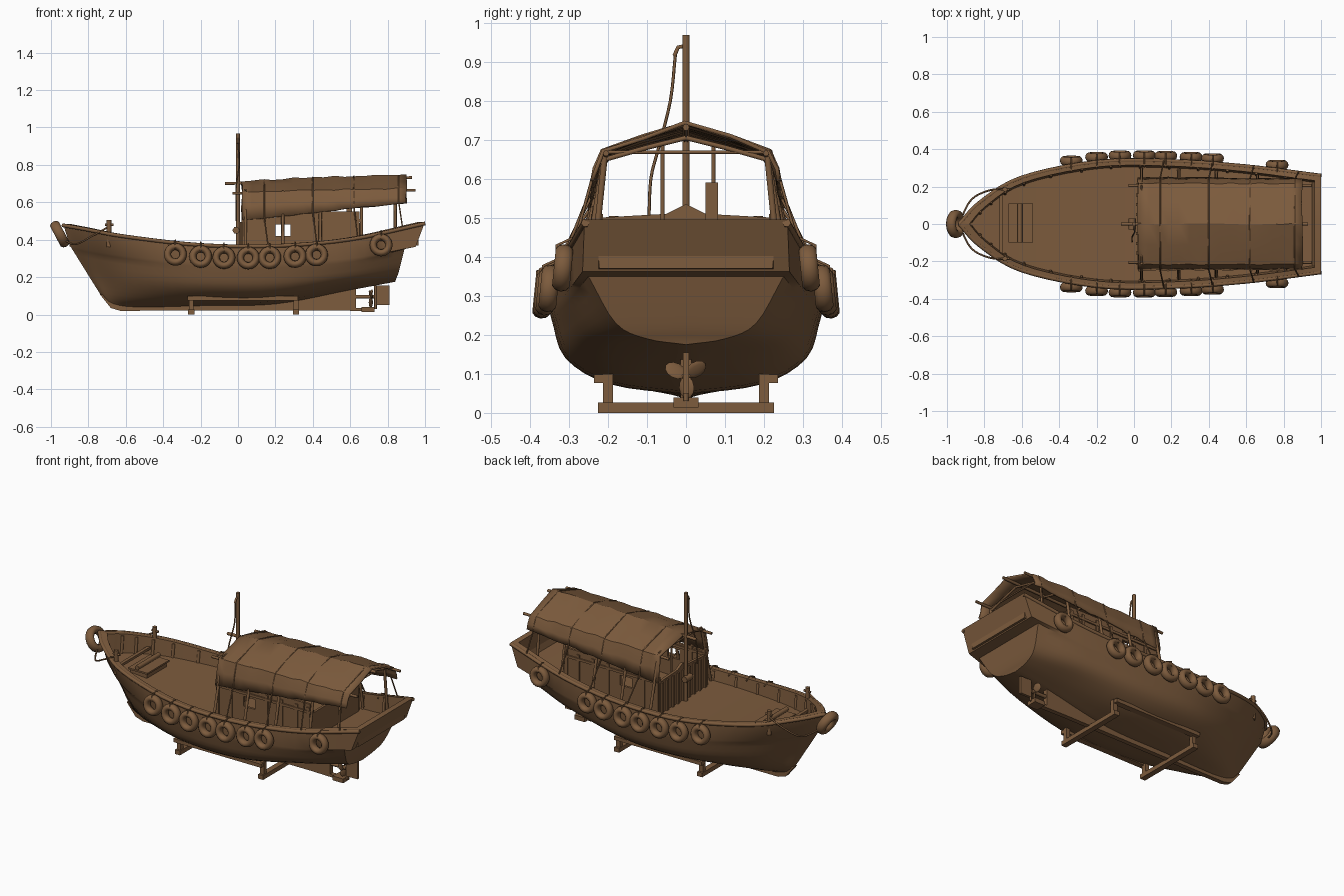
import bpy, bmesh, math, random
from mathutils import Vector, Matrix

random.seed(4)
if "Cube" in bpy.data.objects:
    bpy.data.objects.remove(bpy.data.objects["Cube"], do_unlink=True)

wood = bpy.data.materials.new("weathered brown")
wood.use_nodes = True
wood.diffuse_color = (0.205, 0.106, 0.047, 1)
wood.node_tree.nodes["Principled BSDF"].inputs["Base Color"].default_value = wood.diffuse_color


def finish(name, bm, angle=None):
    bmesh.ops.remove_doubles(bm, verts=bm.verts, dist=0.0005)
    bmesh.ops.recalc_face_normals(bm, faces=bm.faces)
    mesh = bpy.data.meshes.new(name)
    bm.to_mesh(mesh)
    bm.free()
    mesh.materials.append(wood)
    obj = bpy.data.objects.new(name, mesh)
    bpy.context.collection.objects.link(obj)
    if angle:
        bpy.ops.object.select_all(action="DESELECT")
        obj.select_set(True)
        bpy.context.view_layer.objects.active = obj
        bpy.ops.object.shade_smooth_by_angle(angle=math.radians(angle))
    return obj


def box(name, lo, hi):
    lo, hi = Vector(lo), Vector(hi)
    bm = bmesh.new()
    bmesh.ops.create_cube(bm, size=1)
    bmesh.ops.transform(bm, verts=bm.verts,
                        matrix=Matrix.Translation((lo + hi) / 2) @ Matrix.Diagonal((hi - lo).to_4d()))
    return finish(name, bm)


def plate(name, outline, offset):
    """Extrude a flat outline by the offset."""
    bm = bmesh.new()
    face = bm.faces.new([bm.verts.new(p) for p in outline])
    ext = bmesh.ops.extrude_face_region(bm, geom=[face])
    bmesh.ops.translate(bm, vec=offset, verts=[v for v in ext["geom"] if isinstance(v, bmesh.types.BMVert)])
    return finish(name, bm)


def tube(name, points, radius):
    curve = bpy.data.curves.new(name, "CURVE")
    curve.dimensions = "3D"
    curve.bevel_depth = radius
    curve.bevel_resolution = 1
    curve.use_fill_caps = True
    spline = curve.splines.new("POLY")
    spline.points.add(len(points) - 1)
    for p, co in zip(spline.points, points):
        p.co = (*co, 1)
    curve.materials.append(wood)
    obj = bpy.data.objects.new(name, curve)
    bpy.context.collection.objects.link(obj)


def smooth_path(points, steps):
    """Catmull-Rom curve through the points."""
    p = [Vector(q) for q in points]
    p = [2 * p[0] - p[1]] + p + [2 * p[-1] - p[-2]]
    out = []
    for a, b, c, d in zip(p, p[1:], p[2:], p[3:]):
        for i in range(steps):
            t = i / steps
            out.append(0.5 * (2 * b + (c - a) * t + (2 * a - 5 * b + 4 * c - d) * t * t
                              + (3 * b - a - 3 * c + d) * t ** 3))
    return out + [p[-2]]


# Hull lines from bow to stern
sheer = smooth_path([(-.935, 0, .485), (-.82, .12, .465), (-.6, .25, .425), (-.2, .333, .38),
                     (.2, .338, .375), (.6, .31, .41), (1, .26, .495)], 5)
strake = smooth_path([(-.9, 0, .37), (-.8, .095, .345), (-.58, .24, .31), (-.2, .341, .28),
                      (.2, .346, .275), (.6, .313, .3), (.95, .265, .362)], 5)
under = smooth_path([(-.89, 0, .355), (-.79, .085, .33), (-.57, .23, .295), (-.2, .336, .255),
                     (.2, .341, .25), (.6, .305, .28), (.89, .25, .35)], 5)
bilge = smooth_path([(-.8, 0, .21), (-.74, .05, .2), (-.55, .18, .17), (-.2, .295, .145),
                     (.2, .303, .145), (.6, .25, .19), (.86, .18, .23)], 5)
floor = smooth_path([(-.73, 0, .1), (-.69, .03, .09), (-.53, .1, .075), (-.2, .18, .075),
                     (.2, .19, .08), (.6, .14, .15), (.845, .1, .19)], 5)
keel_line = smooth_path([(-.68, 0, .04), (-.64, 0, .035), (-.5, 0, .035), (-.2, 0, .045),
                         (.2, 0, .055), (.6, 0, .13), (.84, 0, .175)], 5)
count = len(sheer)
inner, deck_edge = [], []
for i, s in enumerate(sheer):
    x = s.x + 0.035 * (1 - 2 * i / (count - 1))
    inner.append(Vector((x, max(s.y - .028, 0), s.z)))
    deck_edge.append(Vector((x, max(s.y - .038, 0), .31 + .5 * (s.z - .375))))

# Hull shell with bulwark, deck and transom
bm = bmesh.new()
for side in (1, -1):
    rings = []
    for i in range(count):
        below = smooth_path([under[i], bilge[i], floor[i], keel_line[i]], 4)
        mid = Vector((deck_edge[i].x, 0, deck_edge[i].z))
        pts = [mid, deck_edge[i], inner[i], sheer[i], strake[i]] + below
        rings.append([Vector((p.x, side * max(p.y, 0), p.z)) for p in pts])
    rings.append([Vector((p.x, 0, p.z)) for p in rings[-1]])
    for r, q in zip(rings, rings[1:]):
        for j in range(len(r) - 1):
            bm.faces.new([bm.verts.new(v) for v in (r[j], r[j + 1], q[j + 1], q[j])])
bmesh.ops.dissolve_degenerate(bm, dist=1e-5, edges=bm.edges)
finish("hull", bm, 40)


def at_x(line, x):
    for a, b in zip(line, line[1:]):
        if a.x <= x <= b.x:
            return a.lerp(b, (x - a.x) / (b.x - a.x))
    return line[-1].copy()


def flip(points, side):
    return [(p[0], p[1] * side, p[2]) for p in points]


# Rails and bulwark ribs
for side, tag in ((1, "left"), (-1, "right")):
    tube(f"gunwale_{tag}", flip([s + Vector((0, -.002, -.008)) for s in sheer], side), .011)
    for i in range(4, count - 1, 2):
        tube(f"rib_{tag}", flip([inner[i] - Vector((0, 0, .01)), deck_edge[i]], side), .009)

# Keel with deadwood and shoe
plate("keel", [(x, -.014, z) for x, z in (
    (-.74, .11), (-.68, .035), (-.63, .02), (.5, .022), (.72, .018), (.73, .036),
    (.63, .036), (.63, .15), (.2, .08), (-.5, .06))], (0, .028, 0))
box("shoe_end", (.66, -.032, .014), (.73, .032, .04))

# Rudder and propeller
box("rudder", (.74, -.008, .05), (.81, .008, .155))
tube("rudder_stock", [(.735, 0, .03), (.735, 0, .155)], .007)
tube("propeller_shaft", [(.6, 0, .095), (.73, 0, .095)], .011)
for k in range(3):
    bm = bmesh.new()
    bmesh.ops.create_uvsphere(bm, u_segments=12, v_segments=6, radius=1)
    turn = Matrix.Rotation(k * math.tau / 3 + 1.1, 4, "X") @ Matrix.Translation((0, 0, .03))
    bm.transform(Matrix.Translation((.71, 0, .095)) @ turn @ Matrix.Rotation(.5, 4, "Z")
                 @ Matrix.Diagonal((.005, .022, .029, 1)))
    finish("propeller_blade", bm, 60)

# Cradle beams and bilge bars
for x in (-.25, .31):
    box("cradle_beam", (x - .017, -.225, 0), (x + .017, .225, .026))
    for side in (-1, 1):
        y = side * .2
        box("cradle_post", (x - .013, y - .013, .02), (x + .013, y + .013, .1))
for side in (-1, 1):
    y = side * .218
    box("bilge_bar", (-.27, y - .018, .076), (.32, y + .018, .098))


def tyre(name, centre, rotation, major, minor):
    bpy.ops.mesh.primitive_torus_add(location=centre, rotation=rotation, major_segments=24,
                                     minor_segments=10, major_radius=major, minor_radius=minor)
    obj = bpy.context.object
    obj.name = name
    obj.scale.z = 1.25
    obj.data.materials.append(wood)
    bpy.ops.object.shade_smooth()


# Tyre fenders with their lashings
for x in (-.335, -.2, -.075, .055, .17, .305, .42, .765):
    s = at_x(sheer, x)
    z = s.z - .07
    y = s.y + .025
    for side in (-1, 1):
        tyre("tyre_fender", (x, side * y, z), (math.pi / 2 + side * .1, 0, 0), .042, .019)
        tube("fender_rope", flip([(x, y + .015, z + .03), (x, y + .015, z + .058),
                                  (x, s.y, s.z + .006), (x, s.y - .04, s.z - .01)], side), .004)
tyre("bow_tyre", (-.953, 0, .43), (0, math.radians(62), 0), .054, .022)

# Bow ropes, bollards and hatch
for side in (-1, 1):
    tube("bow_rope", flip(smooth_path([(-.93, .02, .4), (-.87, .13, .375), (-.78, .178, .42),
                                      (-.69, .19, .47)], 4), side), .005)
    tube("bollard", flip([(-.69, .185, .36), (-.69, .185, .505)], side), .014)
    tube("bollard_pin", flip([(-.71, .185, .48), (-.665, .185, .48)], side), .007)
box("bow_beam", (-.72, -.16, .375), (-.7, .16, .39))
box("hatch", (-.66, -.09, .32), (-.55, .1, .362))
box("hatch_lid", (-.67, -.1, .36), (-.54, .11, .37))
tube("windlass", [(-.61, -.1, .385), (-.61, .11, .385)], .014)

# Cabin walls with a window in each side
for side in (-1, 1):
    def wall(name, x0, x1, z0, z1, grow=0):
        y = side * .228
        box(name, (x0, y - .007 - grow, z0), (x1, y + .007 + grow, z1))
    wall("cabin_wall_front", .03, .2, .3, .52)
    wall("cabin_wall_back", .28, .65, .3, .55)
    wall("cabin_wall_low", .2, .28, .3, .42)
    wall("cabin_wall_high", .2, .28, .48, .53)
    wall("cabin_rail", .02, .66, .495, .51, .008)
    for x in (.03, .12, .36, .46, .56, .64):
        wall("cabin_stud", x - .009, x + .009, .3, .53, .006)
box("cabin_rear_wall", (.64, -.228, .3), (.655, .228, .49))
plate("cabin_front_wall", [(.02, y, z) for y, z in (
    (-.228, .3), (.228, .3), (.228, .5), (.05, .51), (0, .535), (-.05, .51), (-.228, .5))], (.016, 0, 0))
for k in range(-4, 5):
    box("cabin_batten", (.01, k * .052 - .008, .3), (.03, k * .052 + .008, .495))
box("exhaust", (.58, .05, .35), (.61, .082, .59))


def canopy_section(x, lift=0):
    t = (x - .02) / .88
    ridge = .708 + .062 * t - .03 * t * t
    eave = .655 + .015 * t
    half = [(.246 - .008 * t, .505 + .092 * t), (.233, .58 + .045 * t), (.213, eave),
            (.11, (ridge + eave) / 2 + .002)]
    pts = half + [(0, ridge)] + [(-y, z) for y, z in reversed(half)]
    return [Vector((x, y * (1 + lift * 3), z + lift)) for y, z in pts]


# Cloth canopy with slight wrinkles
bm = bmesh.new()
rows = []
for i in range(17):
    row = canopy_section(.02 + .88 * i / 16)
    rows.append([bm.verts.new(p + Vector([random.uniform(-.004, .004) for _ in "xyz"])) for p in row])
for r, q in zip(rows, rows[1:]):
    for j in range(len(r) - 1):
        bm.faces.new((r[j], r[j + 1], q[j + 1], q[j]))
canopy = finish("canopy", bm, 25)
solid = canopy.modifiers.new("thickness", "SOLIDIFY")
solid.thickness = .01
solid.offset = 0

# Canopy frame, posts and lashings
tube("ridge_pole", [(-.07, 0, .7), (.93, 0, .732)], .009)
for side in (-1, 1):
    tube("eave_pole", flip([(-.03, .205, .648), (.95, .205, .665)], side), .008)
    for x in (.04, .24, .44, .66, .84):
        s = at_x(sheer, x)
        tube("canopy_post", flip([(x, s.y - .045, s.z - .07), (x, .208, .66)], side), .009)
        tube("rafter", flip([(x, .205, .65), (x, .1, .68), (x, 0, .705)], side), .007)
    for x in (.14, .4, .62, .86):
        low = canopy_section(x, .004)[0]
        tube("canopy_tie", flip([low, (x + .02, at_x(sheer, x).y, at_x(sheer, x).z)], side), .004)
for x in (.14, .4, .62, .86):
    tube("canopy_rope", canopy_section(x, .004), .004)
for x in (.04, .84):
    tube("cross_beam", [(x, -.205, .668), (x, .205, .668)], .005)
for y in (-.06, .07):
    tube("inner_post", [(.05, y, .33), (.05, y, .69)], .006)

# Mast with hook and hanging rope
tube("mast", [(0, 0, .31), (0, 0, .968)], .011)
tube("mast_hook", [(0, 0, .94), (0, -.02, .937), (0, -.03, .915)], .006)
tube("mast_rope", smooth_path([(0, -.027, .92), (.005, -.04, .8), (-.01, -.07, .68),
                               (-.01, -.09, .6), (-.01, -.095, .5)], 4), .004)
tube("mast_foot_band", [(-.01, -.03, .45), (-.01, .03, .45)], .02)
